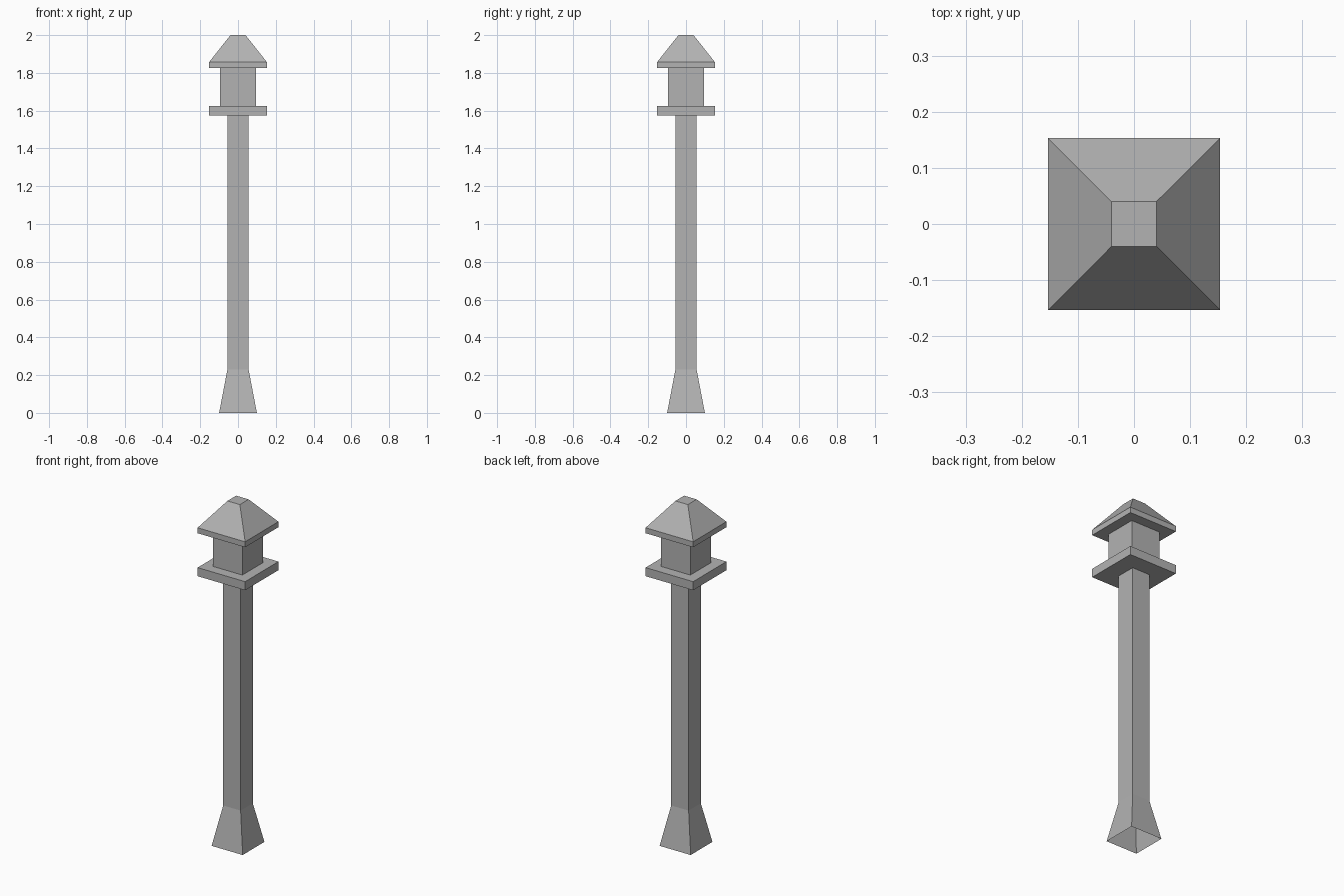
import bpy, bmesh

if "Cube" in bpy.data.objects:
    bpy.data.objects.remove(bpy.data.objects["Cube"])

# Darker grey for every part
grey = bpy.data.materials.new("dark_grey")
grey.diffuse_color = (0.45, 0.45, 0.45, 1)
grey.use_nodes = True
grey.node_tree.nodes["Principled BSDF"].inputs["Base Color"].default_value = grey.diffuse_color


def square_loft(name, rings, cap_bottom=True, cap_top=True):
    """Square-section solid from (half width, height) rings."""
    bm = bmesh.new()
    loops = [[bm.verts.new((sx * w, sy * w, z))
              for sx, sy in ((-1, -1), (1, -1), (1, 1), (-1, 1))]
             for w, z in rings]
    for low, high in zip(loops, loops[1:]):
        for i in range(4):
            j = (i + 1) % 4
            bm.faces.new((low[i], low[j], high[j], high[i]))
    if cap_bottom:
        bm.faces.new(loops[0][::-1])
    if cap_top:
        bm.faces.new(loops[-1])
    mesh = bpy.data.meshes.new(name)
    bm.to_mesh(mesh)
    bm.free()
    mesh.materials.append(grey)
    obj = bpy.data.objects.new(name, mesh)
    bpy.context.collection.objects.link(obj)
    return obj


# Post with flared foot, open underneath
square_loft("post", [(0.1, 0), (0.056, 0.23), (0.056, 1.575)], False, False)

# Plate carrying the lantern
square_loft("lantern_plate", [(0.153, 1.575), (0.153, 1.625)])

# Lantern box, ends hidden by plate and roof
square_loft("lantern_box", [(0.094, 1.625), (0.094, 1.825)], False, False)

# Roof with a straight rim and a cut-off pyramid
square_loft("roof", [(0.153, 1.825), (0.153, 1.857), (0.04, 2.0)])
